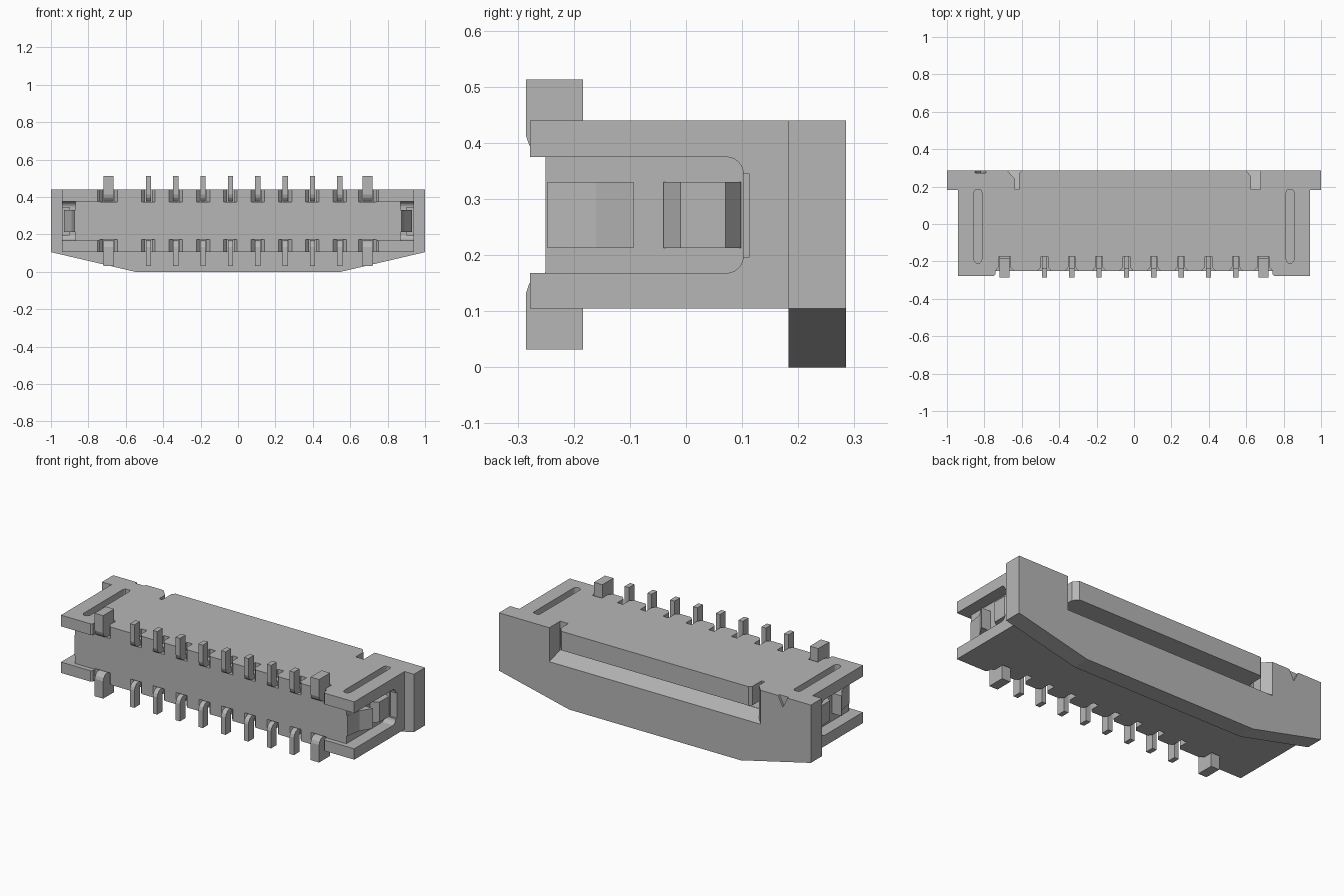
import bpy, math
from mathutils import Vector

cube = bpy.data.objects.get("Cube")
if cube:
    bpy.data.objects.remove(cube, do_unlink=True)

grey = bpy.data.materials.new("light_grey")
grey.use_nodes = True
COLOUR = (0.47, 0.47, 0.47, 1)
grey.diffuse_color = COLOUR
grey.node_tree.nodes["Principled BSDF"].inputs["Base Color"].default_value = COLOUR

import bmesh
MID = 0.2725  # mirror height of the housing


def prism(name, pts, axis, lo, hi):
    """Extrude a 2D profile along x (pts = y,z), y (x,z) or z (x,y)."""
    place = {"x": lambda a, b, t: (t, a, b),
             "y": lambda a, b, t: (a, t, b),
             "z": lambda a, b, t: (a, b, t)}[axis]
    bm = bmesh.new()
    low = [bm.verts.new(place(a, b, lo)) for a, b in pts]
    high = [bm.verts.new(place(a, b, hi)) for a, b in pts]
    bm.faces.new(low)
    bm.faces.new(high)
    n = len(pts)
    for i in range(n):
        j = (i + 1) % n
        bm.faces.new((low[i], low[j], high[j], high[i]))
    bmesh.ops.recalc_face_normals(bm, faces=bm.faces)
    mesh = bpy.data.meshes.new(name)
    bm.to_mesh(mesh)
    bm.free()
    mesh.materials.append(grey)
    ob = bpy.data.objects.new(name, mesh)
    bpy.context.collection.objects.link(ob)
    return ob


def rect(a0, a1, b0, b1):
    return [(a0, b0), (a1, b0), (a1, b1), (a0, b1)]


def arc(cx, cy, r, start, end, steps=6):
    angles = [math.radians(start + (end - start) * i / steps) for i in range(steps + 1)]
    return [(cx + r * math.cos(a), cy + r * math.sin(a)) for a in angles]


def carve(ob, cutters):
    """Cut all helpers from the part, then remove them."""
    for c in cutters:
        c.hide_render = True
        mod = ob.modifiers.new("cut", "BOOLEAN")
        mod.operation = "DIFFERENCE"
        mod.solver = "EXACT"
        mod.object = c
    dg = bpy.context.evaluated_depsgraph_get()
    mesh = bpy.data.meshes.new_from_object(ob.evaluated_get(dg))
    ob.modifiers.clear()
    ob.data = mesh
    for c in cutters:
        bpy.data.objects.remove(c, do_unlink=True)


# Housing outline with short arms at the front corners
half = [(0.72, -0.25), (0.75, -0.278), (0.94, -0.278), (0.94, 0.185)]
outline = half + [(-x, y) for x, y in reversed(half)]
housing = prism("housing", outline, "z", 0.105, 0.44)

cutters = []
# Side pockets with rounded inner corners, and the top grooves
pocket = ([(-0.4, 0.168)] + arc(0.072, 0.198, 0.03, -90, 0)
          + arc(0.072, 0.345, 0.03, 0, 90) + [(-0.4, 0.375)])
for s in (-1, 1):
    lo, hi = sorted((s * 0.87, s * 1.1))
    cutters.append(prism("cut_pocket", pocket, "x", lo, hi))
    lo, hi = sorted((s * 0.9, s * 1.1))
    cutters.append(prism("cut_step", rect(0.09, 0.113, 0.197, 0.345), "x", lo, hi))
    lo, hi = sorted((s * 0.72, s * 0.88))
    cutters.append(prism("cut_front", rect(-0.4, -0.25, 0.168, 0.375), "x", lo, hi))
    groove = (arc(s * 0.835, 0.168, 0.021, 0, 180)
              + arc(s * 0.835, -0.189, 0.021, 180, 360))
    cutters.append(prism("cut_groove", groove, "z", 0.405, 0.5))

# Cable slot
cutters.append(prism("cut_slot", rect(-0.05, 0.3, 0.275, 0.33), "x", -0.62, 0.62))

# Contact positions: (x, half width, rear of the vertical tail)
contacts = [(-0.479 + 0.1462 * i, 0.014, -0.235) for i in range(8)]
contacts += [(s * 0.692, 0.027, -0.184) for s in (-1, 1)]

# Notches for the contacts in the top and bottom edges
for x, w, _ in contacts:
    notch = [(x - w - 0.022, -0.3), (x - w - 0.022, -0.25), (x - w - 0.004, -0.23),
             (x - w - 0.004, -0.175), (x + w + 0.004, -0.175), (x + w + 0.004, -0.23),
             (x + w + 0.022, -0.25), (x + w + 0.022, -0.3)]
    cutters.append(prism("cut_notch", notch, "z", 0.372, 0.5))
    cutters.append(prism("cut_notch", notch, "z", 0.05, 2 * MID - 0.372))
carve(housing, cutters)

# Upper lip over the cable slot
lip = [(-0.615, 0.18), (-0.615, 0.27), (-0.6, 0.285), (0.6, 0.285),
       (0.625, 0.255), (0.625, 0.18)]
prism("upper_lip", lip, "z", 0.33, 0.44)

# Rear bar with tapered lower corners and an open cable notch
bar = [(-1, 0.44), (-1, 0.105), (-0.55, 0), (0.55, 0), (1, 0.105), (1, 0.44)]
rear_bar = prism("rear_bar", bar, "y", 0.183, 0.285)
opening = [(0.3, 0.243), (0.284, 0.243), (0.17, 0.278), (0.17, 0.5), (0.3, 0.5)]
carve(rear_bar, [
    prism("cut_opening", opening, "x", -0.677, 0.677),
    prism("cut_mark", [(-0.855, 0.45), (-0.82, 0.38), (-0.785, 0.45)], "y", 0.272, 0.3)])
prism("opening_wedge", [(-0.677, 0.285), (-0.677, 0.184), (-0.635, 0.184), (-0.635, 0.24)],
      "z", 0.25, 0.44)

# Contacts: bent tails, mirrored above and below
for i, (x, w, rear) in enumerate(contacts):
    kind = "contact" if i < 8 else "solder_tab"
    tail = [(-0.285, 0.513), (-0.285, 0.412), (-0.279, 0.395), (-0.268, 0.382),
            (-0.25, 0.376), (-0.17, 0.376), (-0.17, 0.4), (rear, 0.4), (rear, 0.513)]
    if i >= 8:
        tail[-3] = (-0.17, 0.39)
        tail[-2] = (rear, 0.39)
    for level, flip in (("upper", False), ("lower", True)):
        pts = [(y, 2 * MID - z if flip else z) for y, z in tail]
        prism(f"{level}_{kind}_{i + 1}", pts, "x", x - w, x + w)

# Side clips: a ramp and a raised catch inside each pocket
for s, side in ((1, "left"), (-1, "right")):
    ramp = [(0.86, -0.247), (0.875, -0.247), (0.89, -0.16), (0.93, -0.098),
            (0.93, -0.094), (0.86, -0.094)]
    catch = [(0.86, -0.04), (0.875, -0.04), (0.915, -0.01), (0.915, 0.07),
             (0.875, 0.098), (0.86, 0.098)]
    for name, pts in (("ramp", ramp), ("catch", catch)):
        prism(f"{side}_clip_{name}", [(s * x, y) for x, y in pts], "z", 0.213, 0.33)
